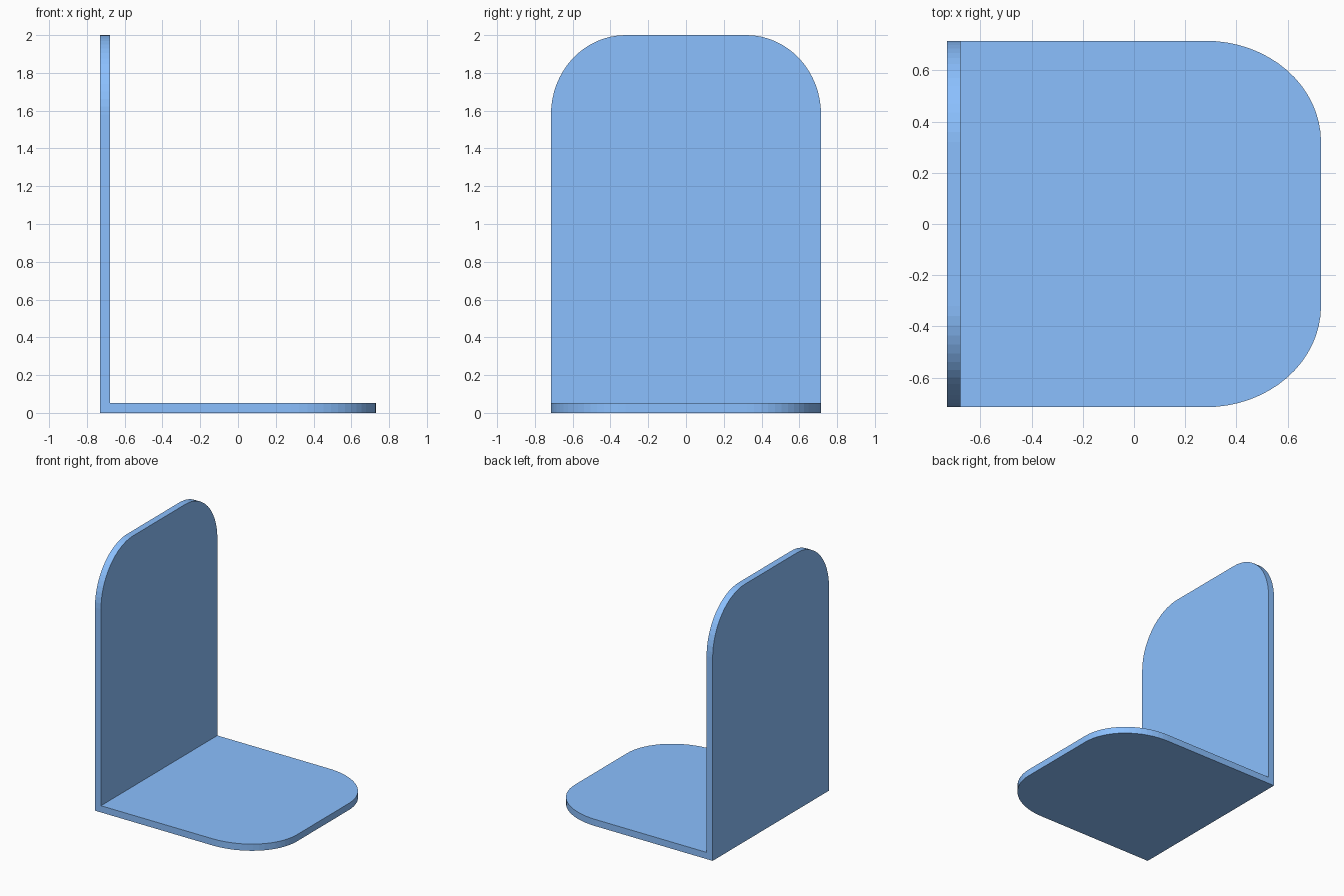
import bpy, bmesh
from math import sin, cos, pi

if "Cube" in bpy.data.objects:
    bpy.data.objects.remove(bpy.data.objects["Cube"])

HALF_X, HALF_Y, HEIGHT, THICK = 0.73, 0.715, 2.0, 0.052
SEGMENTS = 16


def rounded_end(end, r_along, r_side):
    """Points (along, y) of a plate's rounded free end, from -y to +y."""
    side = []
    for i in range(SEGMENTS + 1):
        a = pi / 2 * i / SEGMENTS
        side.append((end - r_along + r_along * sin(a),
                     HALF_Y - r_side + r_side * cos(a)))
    return [(u, -y) for u, y in side] + side[::-1]


bm = bmesh.new()

# shared fold edge between foot and upright
fold_a = bm.verts.new((-HALF_X, -HALF_Y, 0))
fold_b = bm.verts.new((-HALF_X, HALF_Y, 0))

# foot plate, rounded at +x
foot = [bm.verts.new((u, y, 0)) for u, y in rounded_end(HALF_X, 0.45, 0.395)]
bm.faces.new(([fold_a] + foot + [fold_b])[::-1])

# upright plate, rounded at the top
upright = [bm.verts.new((-HALF_X, y, u)) for u, y in rounded_end(HEIGHT, 0.42, 0.395)]
bm.faces.new([fold_a] + upright + [fold_b])

# outer surfaces face down and to -x
bm.normal_update()
for f in bm.faces:
    if f.normal.x + f.normal.z > 0:
        f.normal_flip()

mesh = bpy.data.meshes.new("bookend")
bm.to_mesh(mesh)
bm.free()
bookend = bpy.data.objects.new("bookend", mesh)
bpy.context.collection.objects.link(bookend)

# blue paint
blue = bpy.data.materials.new("blue_paint")
blue.diffuse_color = (0.26, 0.53, 1.0, 1)
blue.use_nodes = True
blue.node_tree.nodes["Principled BSDF"].inputs["Base Color"].default_value = blue.diffuse_color
mesh.materials.append(blue)

# sheet thickness, grown inward from the outer surface
solid = bookend.modifiers.new("thickness", 'SOLIDIFY')
solid.thickness = THICK
solid.offset = -1
solid.use_even_offset = True
